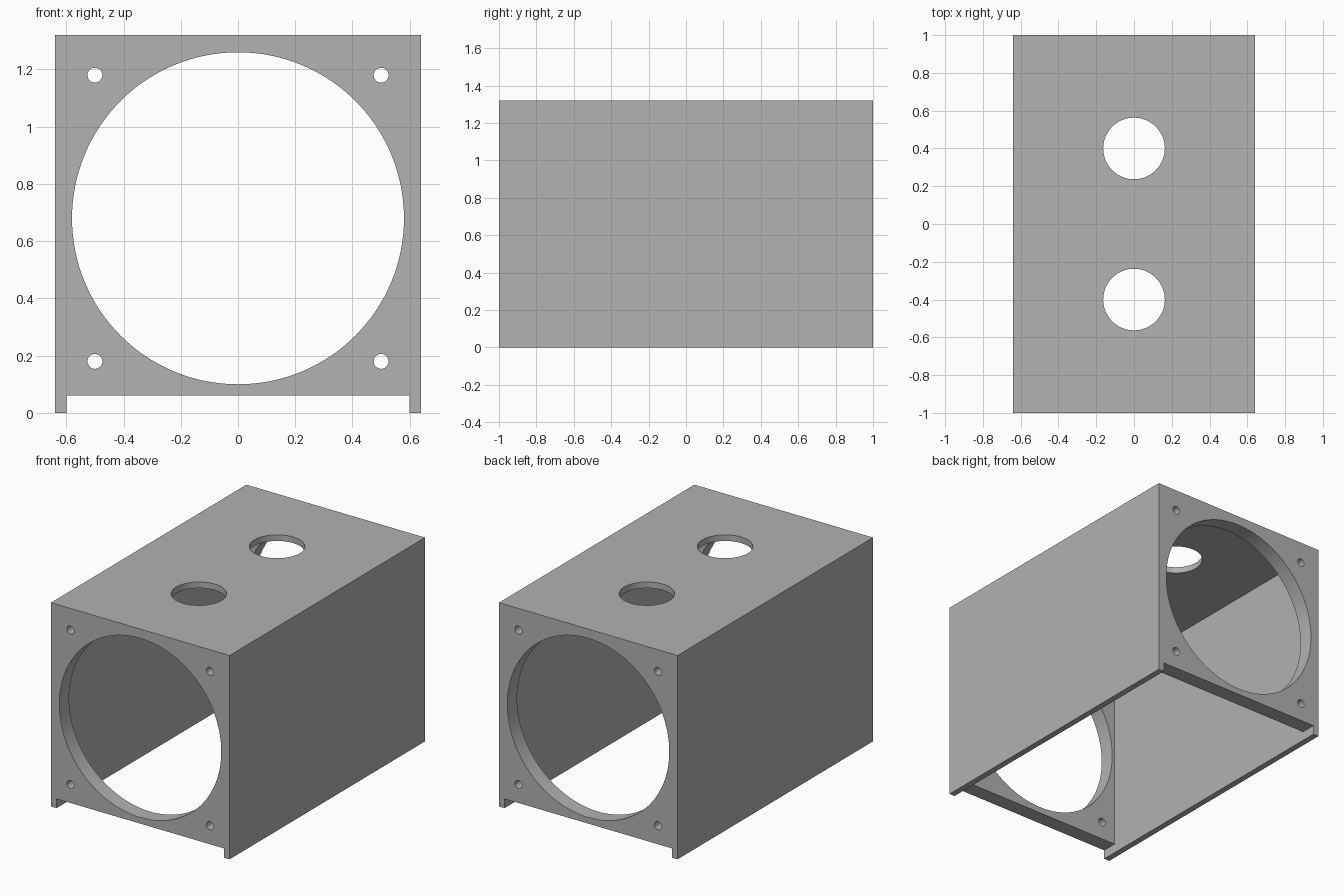
import bpy
import math

old = bpy.data.objects.get("Cube")
if old:
    bpy.data.objects.remove(old, do_unlink=True)

WIDTH, LENGTH, HEIGHT = 1.28, 2.0, 1.32
WALL, END, GAP = 0.04, 0.1, 0.06      # skin, end plate, gap under end plates
BORE_Z = 0.68

grey = bpy.data.materials.new("plain grey")
grey.use_nodes = True
colour = (0.445, 0.445, 0.445, 1)
grey.diffuse_color = colour
grey.node_tree.nodes["Principled BSDF"].inputs["Base Color"].default_value = colour


def box(name, size, z_low):
    """Box centred on x and y, resting at z_low."""
    bpy.ops.mesh.primitive_cube_add(size=1, location=(0, 0, z_low + size[2] / 2))
    ob = bpy.context.object
    ob.name = name
    ob.scale = size
    bpy.ops.object.transform_apply(location=True, rotation=True, scale=True)
    ob.data.materials.append(grey)
    return ob


def rod(name, radius, depth, location, along_y=False, sides=48):
    rotation = (math.pi / 2, 0, 0) if along_y else (0, 0, 0)
    bpy.ops.mesh.primitive_cylinder_add(vertices=sides, radius=radius, depth=depth,
                                        location=location, rotation=rotation)
    ob = bpy.context.object
    ob.name = name
    ob.data.materials.append(grey)
    return ob


def cut(target, cutter):
    """Subtract the cutter for good and discard it."""
    mod = target.modifiers.new("cut", "BOOLEAN")
    mod.operation = "DIFFERENCE"
    mod.solver = "EXACT"
    mod.object = cutter
    bpy.context.view_layer.objects.active = target
    bpy.ops.object.modifier_apply(modifier=mod.name)
    bpy.data.objects.remove(cutter, do_unlink=True)


# Outer block, hollowed from below
housing = box("housing", (WIDTH, LENGTH, HEIGHT), 0)
inner = WIDTH - 2 * WALL
cut(housing, box("cavity", (inner, LENGTH - 2 * END, HEIGHT - WALL + 0.1), -0.1))

# End plates stop short of the ground between the side walls
cut(housing, box("floor_gap", (inner, LENGTH + 0.2, GAP + 0.1), -0.1))

# Large bore through both end plates
cut(housing, rod("bore", 0.58, LENGTH + 0.2, (0, 0, BORE_Z), True, 128))

# Corner screw holes through both end plates
for x in (-0.5, 0.5):
    for dz in (-0.5, 0.5):
        cut(housing, rod("screw_hole", 0.026, LENGTH + 0.2, (x, 0, BORE_Z + dz), True, 32))

# Two round openings in the top
for y in (-0.4, 0.4):
    cut(housing, rod("top_opening", 0.163, 0.2, (0, y, HEIGHT), sides=64))

# Smooth bores, crisp edges
bpy.ops.object.select_all(action="DESELECT")
housing.select_set(True)
bpy.context.view_layer.objects.active = housing
bpy.ops.object.shade_smooth_by_angle(angle=math.radians(30))
